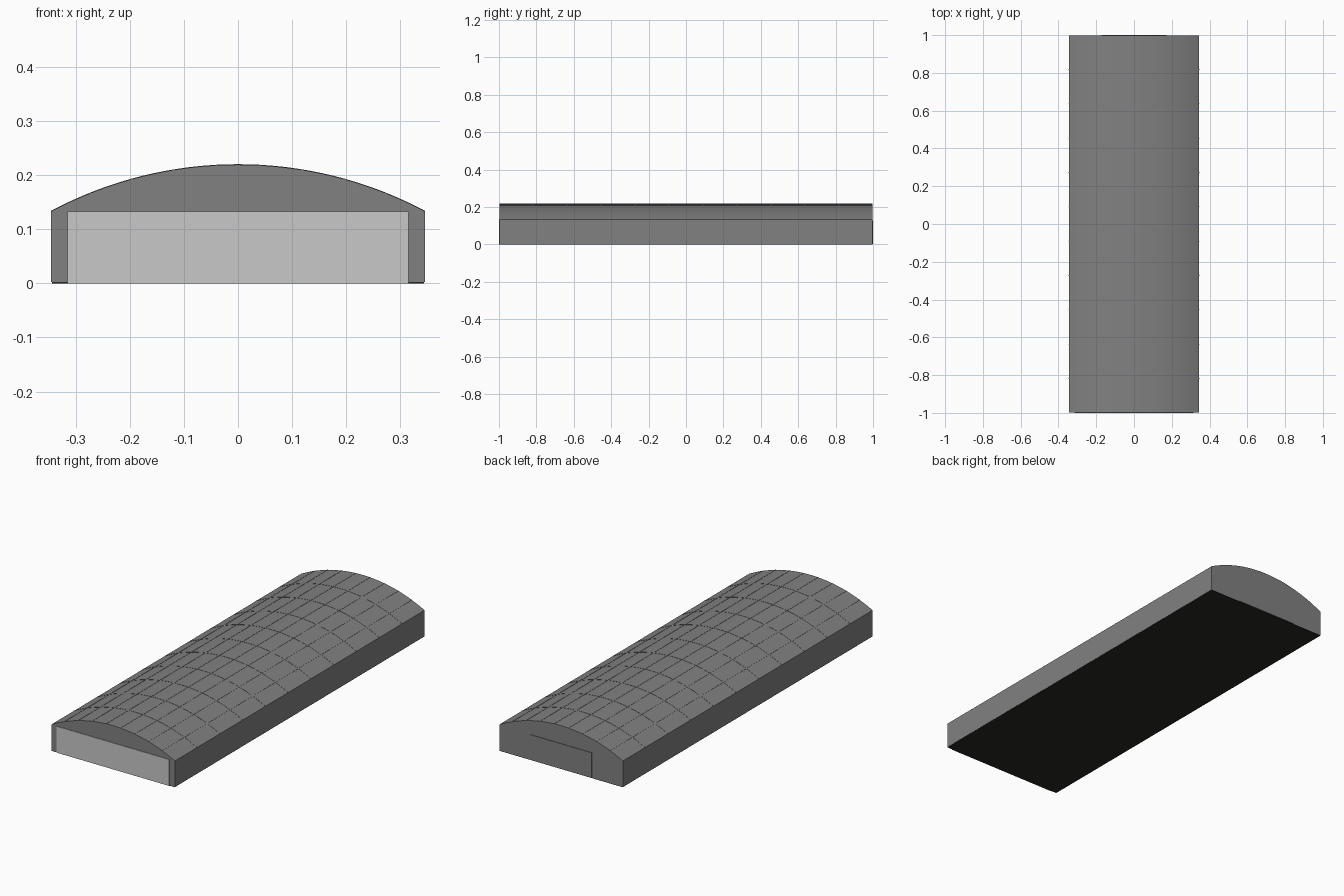
import bpy, bmesh, math

if "Cube" in bpy.data.objects:
    bpy.data.objects.remove(bpy.data.objects["Cube"])

HALF_W, EAVE, PEAK, HALF_L = 0.345, 0.133, 0.219, 0.997
SAG = PEAK - EAVE
R = (HALF_W ** 2 + SAG ** 2) / (2 * SAG)
A = math.asin(HALF_W / R)


def material(name, rgb):
    m = bpy.data.materials.new(name)
    m.diffuse_color = (*rgb, 1)
    m.use_nodes = True
    m.node_tree.nodes["Principled BSDF"].inputs["Base Color"].default_value = m.diffuse_color
    return m


GREY = material("hangar grey", (0.22, 0.22, 0.22))
LIGHT = material("door light grey", (0.58, 0.58, 0.58))
DARK = material("floor black", (0.022, 0.02, 0.018))


def finish(bm, name, mat):
    bmesh.ops.recalc_face_normals(bm, faces=bm.faces)
    me = bpy.data.meshes.new(name)
    bm.to_mesh(me)
    bm.free()
    me.materials.append(mat)
    ob = bpy.data.objects.new(name, me)
    bpy.context.collection.objects.link(ob)
    return ob


def extrude_profile(bm, pts, y0, y1):
    """Closed x-z outline pulled along y."""
    f = bm.faces.new([bm.verts.new((x, y0, z)) for x, z in pts])
    ext = bmesh.ops.extrude_face_region(bm, geom=[f])["geom"]
    verts = [g for g in ext if isinstance(g, bmesh.types.BMVert)]
    bmesh.ops.translate(bm, verts=verts, vec=(0, y1 - y0, 0))


def arc(a0, a1, n, lift=0.0):
    """Points on the roof arc, optionally lifted off it."""
    out = []
    for i in range(n + 1):
        a = a0 + (a1 - a0) * i / n
        out.append(((R + lift) * math.sin(a), PEAK - R + (R + lift) * math.cos(a)))
    return out


def plate(name, x, y0, y1, z0, z1, mat):
    bm = bmesh.new()
    extrude_profile(bm, [(-x, z0), (x, z0), (x, z1), (-x, z1)], y0, y1)
    return finish(bm, name, mat)


# Walls and curved roof in one shell
bm = bmesh.new()
extrude_profile(bm, [(HALF_W, 0.002), (-HALF_W, 0.002)] + arc(-A, A, 32), -HALF_L, HALF_L)
body = finish(bm, "hangar_shell", GREY)
bpy.context.view_layer.objects.active = body
body.select_set(True)
bpy.ops.object.shade_smooth_by_angle(angle=math.radians(20))

# Floor slab
plate("floor", HALF_W - 0.001, -HALF_L, HALF_L, 0.0, 0.002, DARK)

# Wide front door and smaller back door
plate("front_door", 0.315, -1.0, -HALF_L, 0.0, EAVE, LIGHT)
plate("back_door", 0.173, HALF_L, 1.0, 0.002, 0.129, GREY)

# Fine roof seams: across and along
bm = bmesh.new()
LIFT, HALF_SEAM = 0.001, 0.002
for k in range(1, 11):
    y = -1 + 2 * k / 11
    outline = arc(-A, A, 32, LIFT) + arc(A, -A, 32, -0.001)
    extrude_profile(bm, outline, y - HALF_SEAM, y + HALF_SEAM)
for k in range(1, 9):
    a = -A + 2 * A * k / 9
    d = HALF_SEAM / R
    extrude_profile(bm, arc(a - d, a + d, 1, LIFT) + arc(a + d, a - d, 1, -0.001), -HALF_L, HALF_L)
finish(bm, "roof_seams", GREY)
